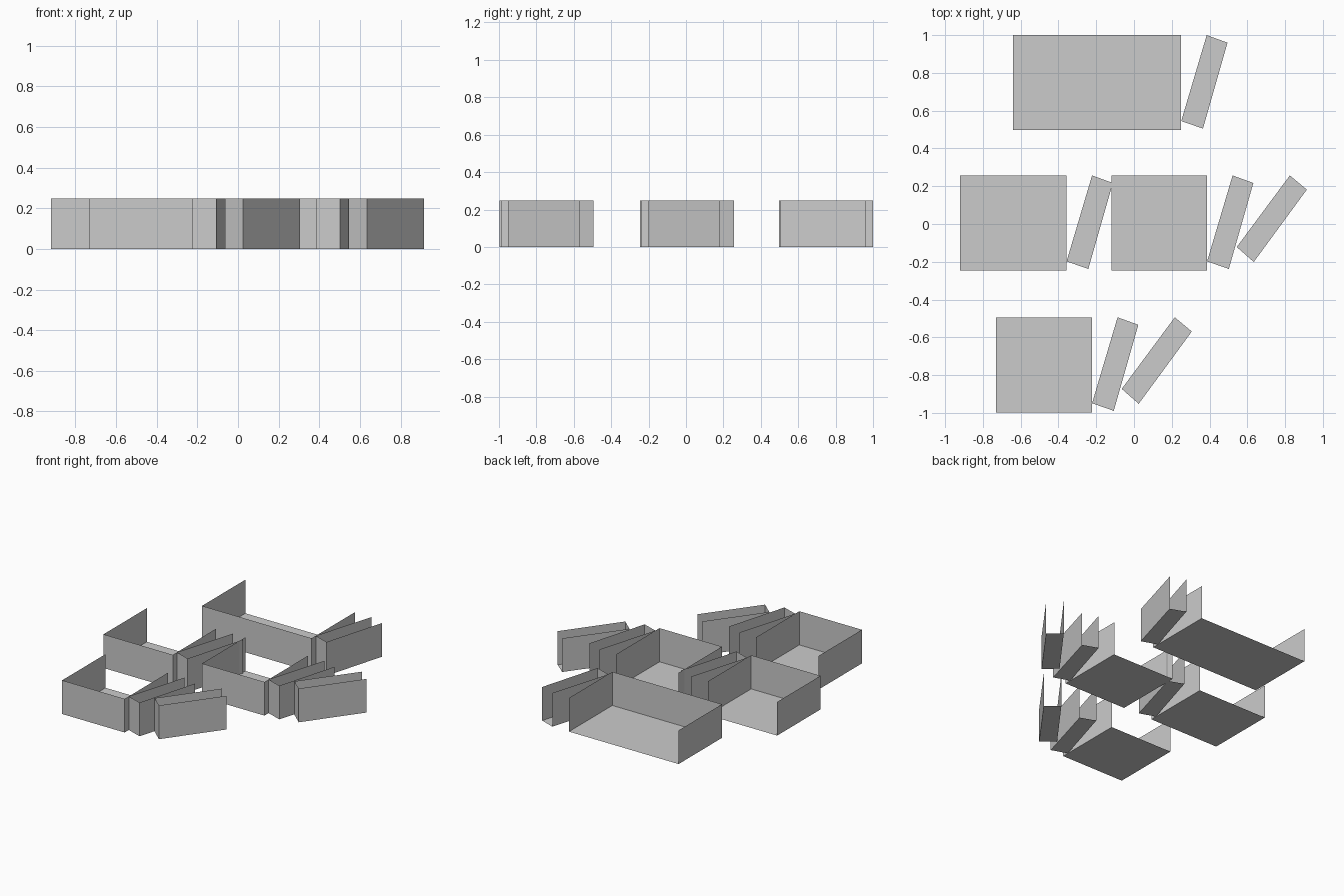
import bpy

if "Cube" in bpy.data.objects:
    bpy.data.objects.remove(bpy.data.objects["Cube"])

HEIGHT = 0.247
DEPTH = 0.503

# Leaning footprints, relative to the front right corner of the bin beside them
# order: front left, front right, back right, back left
LEAN = [(0.0, 0.048), (0.115, 0.008), (0.245, 0.463), (0.135, DEPTH)]
STEEP_LEAN = [(0.157, 0.124), (0.247, 0.045), (0.528, 0.428), (0.438, DEPTH)]


def open_tray(name, footprint, x, y):
    """Thin tray with floor, front and two sides; top and back are open."""
    verts = [(x + px, y + py, z) for z in (0, HEIGHT) for px, py in footprint]
    faces = [(3, 2, 1, 0),   # floor
             (0, 1, 5, 4),   # front
             (1, 2, 6, 5),   # right side
             (3, 0, 4, 7)]   # left side
    mesh = bpy.data.meshes.new(name)
    mesh.from_pydata(verts, [], faces)
    obj = bpy.data.objects.new(name, mesh)
    bpy.context.collection.objects.link(obj)
    return obj


# Each group: name, left x, right x, front y, has a steeply leaning tray
GROUPS = [
    ("back", -0.64, 0.25, 0.497, False),
    ("middle_left", -0.92, -0.357, -0.246, False),
    ("middle_right", -0.12, 0.387, -0.246, True),
    ("front", -0.73, -0.222, -0.997, True),
]

for name, left, right, y, steep in GROUPS:
    w = right - left
    # Upright wide tray
    open_tray(name + "_wide_tray", [(-w, 0), (0, 0), (0, DEPTH), (-w, DEPTH)], right, y)
    # Narrow trays leaning beside it
    open_tray(name + "_leaning_tray", LEAN, right, y)
    if steep:
        open_tray(name + "_steep_tray", STEEP_LEAN, right, y)
